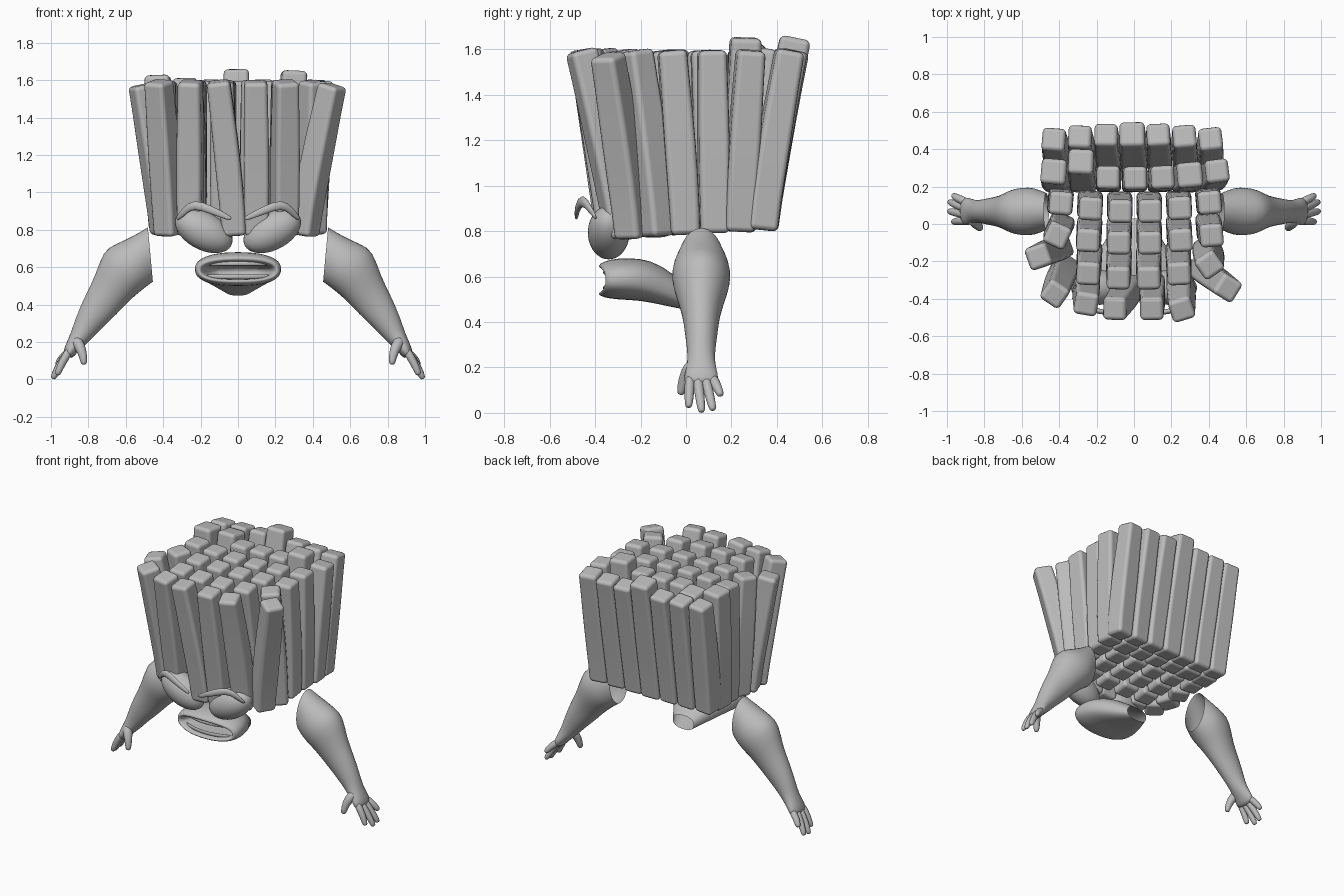
import bpy, bmesh, math
from mathutils import Vector, Matrix

if "Cube" in bpy.data.objects:
    bpy.data.objects.remove(bpy.data.objects["Cube"])

grey = bpy.data.materials.new("plain_grey")
grey.diffuse_color = (0.5, 0.5, 0.5, 1)
grey.use_nodes = True
grey.node_tree.nodes["Principled BSDF"].inputs["Base Color"].default_value = grey.diffuse_color
X, Y, Z = Vector((1, 0, 0)), Vector((0, 1, 0)), Vector((0, 0, 1))


def finish(name, bm, subsurf=0, bevel=0.0):
    bmesh.ops.recalc_face_normals(bm, faces=bm.faces[:])
    me = bpy.data.meshes.new(name)
    bm.to_mesh(me)
    bm.free()
    me.materials.append(grey)
    for p in me.polygons:
        p.use_smooth = True
    ob = bpy.data.objects.new(name, me)
    bpy.context.collection.objects.link(ob)
    if bevel:
        m = ob.modifiers.new("bevel", 'BEVEL')
        m.width, m.segments = bevel, 3
        m.limit_method, m.angle_limit = 'ANGLE', math.radians(40)
        m.harden_normals = True
    if subsurf:
        m = ob.modifiers.new("subsurf", 'SUBSURF')
        m.levels = m.render_levels = subsurf


def ring(c, u, v, a, b, n=20, p=2.0):
    pts = []
    for i in range(n):
        t = 2 * math.pi * i / n
        co, si = math.cos(t), math.sin(t)
        pts.append(c + u * a * math.copysign(abs(co) ** (2 / p), co)
                   + v * b * math.copysign(abs(si) ** (2 / p), si))
    return pts


def loft(bm, rings, cap0=True, cap1=True):
    vs = [[bm.verts.new(p) for p in r] for r in rings]
    n = len(vs[0])
    for r0, r1 in zip(vs, vs[1:]):
        for i in range(n):
            bm.faces.new((r0[i], r0[(i + 1) % n], r1[(i + 1) % n], r1[i]))
    if cap0:
        bm.faces.new(vs[0])
    if cap1:
        bm.faces.new(vs[-1])


def tube(bm, pts, radii, flat=1.0):
    pts = [Vector(p) for p in pts]
    last = len(pts) - 1
    rings = []
    for i, (c, r) in enumerate(zip(pts, radii)):
        t = (pts[min(i + 1, last)] - pts[max(i - 1, 0)]).normalized()
        u = t.cross(Y).normalized()
        v = t.cross(u)
        for end, k in ((0, -.7), (None, 0), (last, .7)):
            if end is None:
                rings.append(ring(c, u, v, r, r * flat, 10))
            elif end == i:
                rings.append(ring(c + t * r * k, u, v, r * .55, r * .55 * flat, 10))
    loft(bm, rings)


def spaced(start, step, n):
    return [start + step * i for i in range(n)]


# Bundle of square bars, row by row from the back:
# bottom y, bottom bow, bottom x list, top x list, top y at the middle, top bow
seven, six = spaced(-.405, .135, 7), spaced(-.395, .158, 6)
ROWS = [
    (.335, 0, seven, spaced(-.43, .14, 7), .482, -.15),
    (.235, 0, seven, spaced(-.43, .146, 7), .245, .2),
    (.11, .1, six, spaced(-.39, .159, 6), .065, .3),
    (-.02, .1, six, spaced(-.41, .165, 6), -.105, .25),
    (-.17, .3, six, [-.515] + spaced(-.245, .162, 5), -.295, .45),
    (-.335, .8, [-.37, -.255, -.02, .1, .25, .355], [-.425, -.255, -.105, .095, .255, .505], -.46, .45),
]
TALL = {(0, 3): .055, (1, 5): .055, (1, 0): .03, (1, 1): .01}
TWIST = {(3, 0): -25, (4, 0): 20, (4, 5): 35, (5, 0): -35, (5, 1): -10, (5, 4): 18, (5, 5): -32}
bm = bmesh.new()
for k, (by0, bbow, bxs, txs, ty0, bow) in enumerate(ROWS):
    for j, (bx, tx) in enumerate(zip(bxs, txs)):
        by = by0 + bbow * bx * bx
        ty = ty0 + bow * tx * tx + (.075 if (k, j) == (1, 1) else 0) - (.03 if (k, j) == (5, 4) else 0)
        tz = 1.595 + TALL.get((k, j), 0) - (.02 if abs(tx) > .48 else 0)
        bz = .805 - .007 * k
        w = .138 if (k, j) in TALL else .127
        rot = Matrix.Rotation(math.radians(TWIST.get((k, j), 2 * j - 5)), 3, 'Z')
        d = Vector((tx - bx, ty - by, tz - bz))
        centres = [Vector((bx + d.x * t ** 1.2, by + d.y * t ** 1.2, bz + d.z * t)) for t in spaced(0, 1 / 6, 7)]
        rings = []
        for i, c in enumerate(centres):
            t = (centres[min(i + 1, 6)] - centres[max(i - 1, 0)]).normalized()
            u = rot @ X
            u = (u - t * u.dot(t)).normalized()
            v = t.cross(u)
            # slightly fuller in the lower middle
            h = w / 2 * (.98 + .09 * math.sin(math.pi * min(1, i / 6 + .08)))
            rings.append([c + u * a * h + v * b * h for a, b in ((-1, -1), (1, -1), (1, 1), (-1, 1))])
        loft(bm, rings)
finish("bar_bundle", bm, bevel=.024)

# Arm sections: outer x z, inner x z, half depth
ARM = [(.482, .815, .455, .52, .10), (.57, .762, .50, .488, .13), (.655, .725, .538, .455, .13),
       (.722, .692, .575, .425, .12), (.762, .555, .65, .345, .084), (.825, .435, .71, .29, .074),
       (.87, .325, .768, .232, .062), (.893, .25, .81, .188, .06), (.922, .187, .858, .148, .076),
       (.942, .13, .89, .103, .078)]
TIPS = [(.963, .012, .035), (.985, .068, .014), (.983, .117, .022), (.962, .15, .085)]
for side, s in (("right", 1), ("left", -1)):
    mirror = Matrix.Diagonal((s, 1, 1, 1))

    # Arm, open at the shoulder, with hand
    bm = bmesh.new()
    rings = []
    for xo, zo, xi, zi, hy in ARM:
        o, q = Vector((xo, .067, zo)), Vector((xi, .067, zi))
        rings.append(ring((o + q) / 2, (o - q).normalized(), Y, (o - q).length / 2, hy))
    loft(bm, rings, cap0=False)
    for i, tip in enumerate(TIPS):
        base, tip = Vector((.907, .017 + .035 * i, .145)), Vector(tip)
        tube(bm, [base, (base + tip) / 2 + X * .006, tip], [.025, .022, .019])
    tube(bm, [(.86, .02, .2), (.832, -.01, .15), (.824, -.022, .092)], [.036, .026, .02])
    bmesh.ops.transform(bm, matrix=mirror, verts=bm.verts)
    finish(side + "_arm", bm, subsurf=1)

    # Eye: tilted ellipsoid, outer end raised
    bm = bmesh.new()
    bmesh.ops.create_uvsphere(bm, u_segments=32, v_segments=20, radius=1)
    mat = (Matrix.Translation((.183, -.34, .793)) @ Matrix.Rotation(-math.radians(28), 4, 'Y')
           @ Matrix.Diagonal((.166, .092, .1, 1)))
    bmesh.ops.transform(bm, matrix=mirror @ mat, verts=bm.verts)
    finish(side + "_eye", bm)

    # Brow: tapered bent band in front of the eye
    bm = bmesh.new()
    tube(bm, [(.045, -.482, .862), (.14, -.478, .905), (.237, -.455, .943), (.285, -.425, .90), (.322, -.40, .862)],
         [.014, .023, .028, .021, .012], flat=.6)
    bmesh.ops.transform(bm, matrix=mirror, verts=bm.verts)
    finish(side + "_brow", bm, subsurf=1)

# Mouth pouch: cavity, lips, outside and tail (y, half width, centre z, half height)
MOUTH = [(-.14, .13, .575, .03), (-.33, .18, .58, .042), (-.375, .195, .583, .05), (-.39, .21, .585, .062),
         (-.365, .23, .587, .08), (-.30, .235, .59, .092), (-.2, .218, .588, .093), (-.11, .17, .565, .09),
         (.03, .08, .495, .047)]
bm = bmesh.new()
rings = []
for i, (y, hw, zc, hz) in enumerate(MOUTH):
    r = ring(Vector((0, y, zc)), X, Z, hw, hz, 32, 2.4)
    if 0 < i < 6:
        for p in r:
            p.y += .03 * (p.x / hw) ** 2
    rings.append(r)
loft(bm, rings, cap1=False)
finish("mouth", bm, subsurf=1)

# Tooth bands along the upper and lower lip
bm = bmesh.new()
for z in (.619, .55):
    tube(bm, [(x * .165, -.36 + .04 * x * x, z) for x in spaced(-1, .4, 6)], [.012] * 6, flat=.6)
finish("teeth", bm, subsurf=1)
